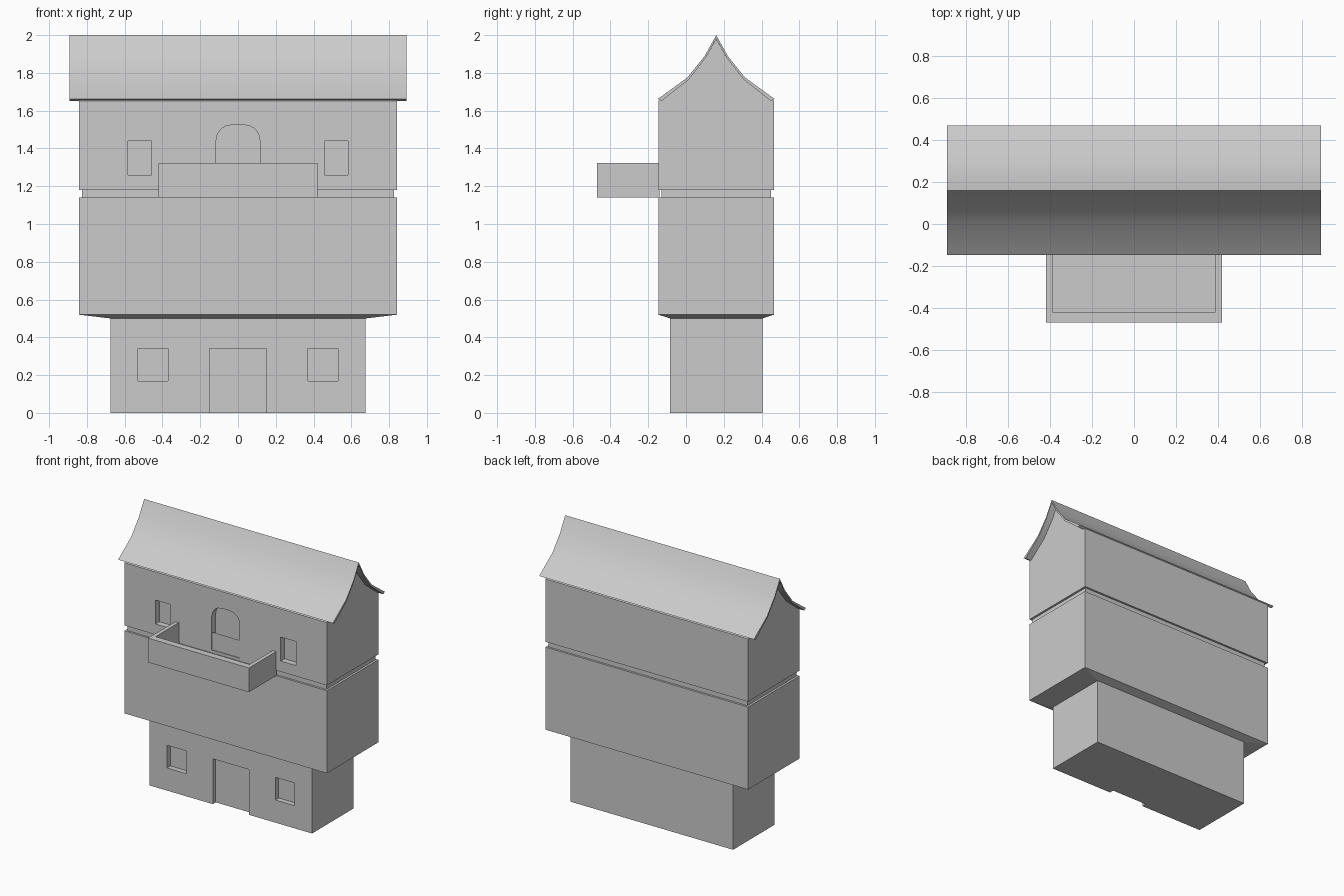
import bpy, bmesh

if "Cube" in bpy.data.objects:
    bpy.data.objects.remove(bpy.data.objects["Cube"])

CY = 0.16  # y of the ridge and house centre


def finish(name, bm, smooth=False):
    bmesh.ops.recalc_face_normals(bm, faces=bm.faces)
    mesh = bpy.data.meshes.new(name)
    bm.to_mesh(mesh)
    bm.free()
    ob = bpy.data.objects.new(name, mesh)
    bpy.context.collection.objects.link(ob)
    if smooth:
        smooth_edges(ob)
    return ob


def smooth_edges(ob):
    bpy.ops.object.select_all(action='DESELECT')
    bpy.context.view_layer.objects.active = ob
    ob.select_set(True)
    bpy.ops.object.shade_smooth_by_angle(angle=0.6)


def loft(name, rings, smooth=False):
    """Join closed rings of points and cap both ends."""
    bm = bmesh.new()
    loops = [[bm.verts.new(p) for p in ring] for ring in rings]
    n = len(loops[0])
    for a, b in zip(loops, loops[1:]):
        for i in range(n):
            j = (i + 1) % n
            bm.faces.new((a[i], a[j], b[j], b[i]))
    bm.faces.new(loops[0])
    bm.faces.new(loops[-1])
    return finish(name, bm, smooth)


def rect(hx, hy, z, y=CY):
    return [(-hx, y - hy, z), (hx, y - hy, z), (hx, y + hy, z), (-hx, y + hy, z)]


def along_x(name, half, profile, smooth=False):
    return loft(name, [[(x, CY + y, z) for y, z in profile] for x in (-half, half)], smooth)


def recess(target, outline, y0, y1):
    """Cut an x-z outline into a wall between two depths."""
    cutter = loft("cutter", [[(x, y, z) for x, z in outline] for y in (y0, y1)])
    cutter.hide_render = True
    mod = target.modifiers.new("recess", 'BOOLEAN')
    mod.operation = 'DIFFERENCE'
    mod.solver = 'EXACT'
    mod.object = cutter
    bpy.context.view_layer.objects.active = target
    bpy.ops.object.modifier_apply(modifier=mod.name)
    bpy.data.objects.remove(cutter)


def box_outline(x0, x1, z0, z1):
    return [(x0, z0), (x1, z0), (x1, z1), (x0, z1)]


# Ground floor, overhanging middle floor and the narrow neck above it
lower = loft("lower_floors", [
    rect(0.675, 0.245, 0), rect(0.675, 0.245, 0.5), rect(0.842, 0.306, 0.52),
    rect(0.842, 0.306, 1.14), rect(0.826, 0.291, 1.14), rect(0.826, 0.291, 1.18)])
recess(lower, box_outline(-0.15, 0.15, -0.1, 0.34), -0.3, -0.05)
for s in (-1, 1):
    recess(lower, box_outline(s * 0.45 - 0.08, s * 0.45 + 0.08, 0.17, 0.34), -0.12, -0.045)

# Upper floor with curved gable ends
outer = [(0.309, 1.662), (0.152, 1.776), (0.061, 1.89)]
inner = [(0.288, 1.652), (0.144, 1.766), (0.054, 1.882)]


def mirrored(half, top):
    return half + [(0, top)] + [(-y, z) for y, z in reversed(half)]


gable = mirrored([(0.306, 1.18), (0.306, 1.652)] + inner[1:], 1.98)
upper = along_x("upper_floor", 0.842, gable)
arch = [(0.116, 1.44), (0.109, 1.475), (0.09, 1.503), (0.065, 1.518), (0.035, 1.524)]
outline = [(0.116, 1.19)] + mirrored(arch, 1.525) + [(-0.116, 1.19)]
recess(upper, outline, -0.3, -0.102)
for s in (-1, 1):
    recess(upper, box_outline(s * 0.52 - 0.063, s * 0.52 + 0.063, 1.26, 1.44), -0.3, -0.1)
smooth_edges(upper)

# Thin sweeping roof
along_x("roof", 0.892, mirrored(outer, 2.0) + mirrored(inner, 1.982)[::-1], True)

# Balcony tray with parapet
by = -0.305
loft("balcony", [
    rect(0.42, 0.165, 1.14, by), rect(0.42, 0.165, 1.322, by),
    [(-0.39, -0.42, 1.322), (0.39, -0.42, 1.322), (0.39, -0.14, 1.322), (-0.39, -0.14, 1.322)],
    [(-0.39, -0.42, 1.165), (0.39, -0.42, 1.165), (0.39, -0.14, 1.165), (-0.39, -0.14, 1.165)]])
